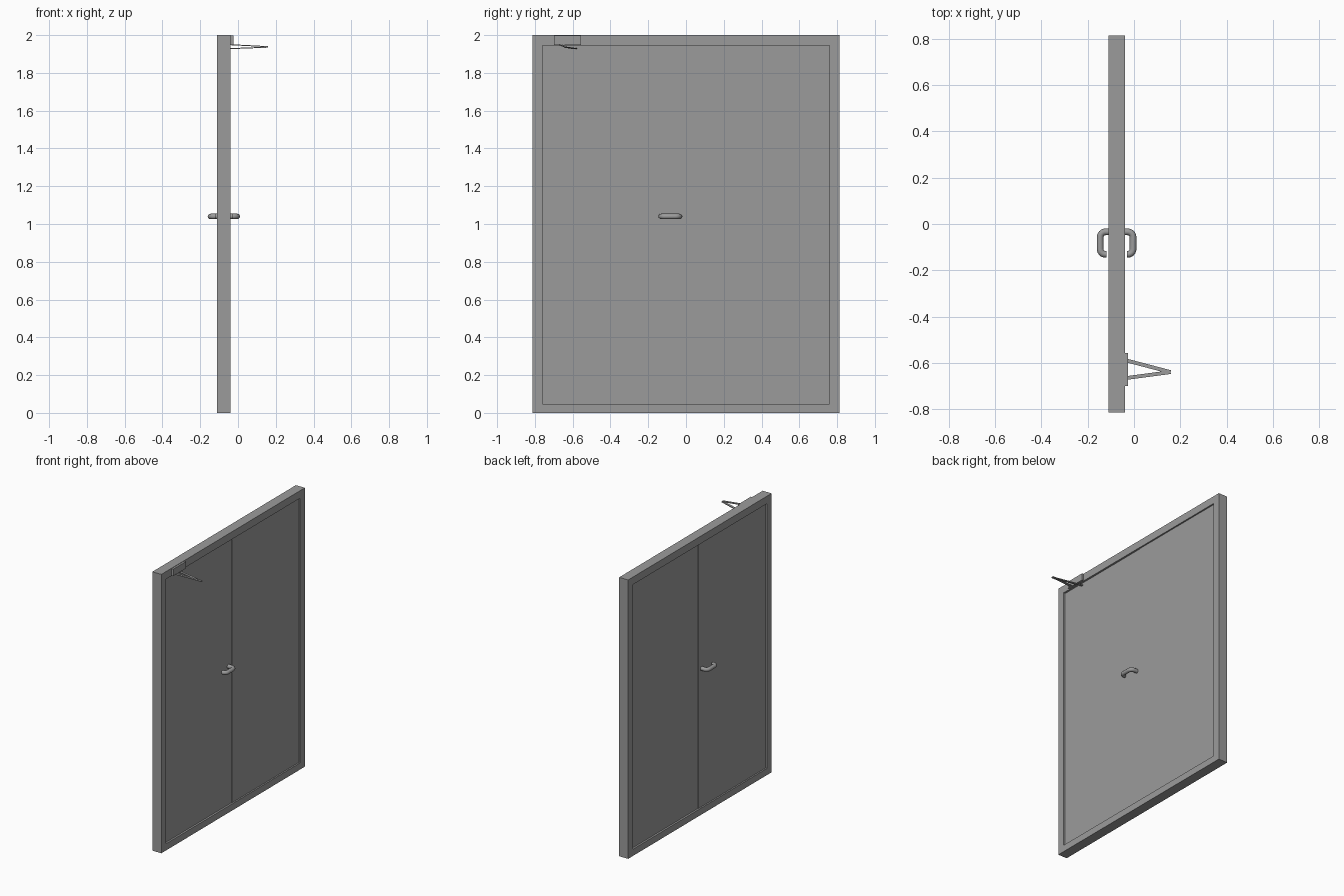
import bpy, bmesh, math
from mathutils import Vector

if "Cube" in bpy.data.objects:
    bpy.data.objects.remove(bpy.data.objects["Cube"])

X0, X1 = -0.11, -0.039     # wall-side and room-side faces of the frame
W, H = 0.813, 2.0          # half width and height
RIM, SILL, HEAD = 0.053, 0.048, 0.054
RECESS, STEP = 0.012, 0.003

# One dark grey for all parts
grey = bpy.data.materials.new("dark_grey")
grey.diffuse_color = (0.33, 0.33, 0.33, 1)
grey.use_nodes = True
grey.node_tree.nodes["Principled BSDF"].inputs["Base Color"].default_value = grey.diffuse_color


def add_mesh(name, bm):
    bmesh.ops.recalc_face_normals(bm, faces=bm.faces)
    me = bpy.data.meshes.new(name)
    bm.to_mesh(me)
    bm.free()
    me.materials.append(grey)
    ob = bpy.data.objects.new(name, me)
    bpy.context.collection.objects.link(ob)
    return ob


def box(name, lo, hi):
    bm = bmesh.new()
    bmesh.ops.create_cube(bm, size=1)
    for v in bm.verts:
        v.co = Vector([(a + b) / 2 + c * (b - a) for a, b, c in zip(lo, hi, v.co)])
    return add_mesh(name, bm)


def bar(name, a, b, width, thick):
    a, b = Vector(a), Vector(b)
    ob = box(name, (0, -width / 2, -thick / 2), ((b - a).length, width / 2, thick / 2))
    d = (b - a).normalized()
    ob.rotation_euler = (0, -math.asin(d.z), math.atan2(d.y, d.x))
    ob.location = a
    return ob


# Door frame: one closed ring
bm = bmesh.new()
outer = [(-W, 0), (W, 0), (W, H), (-W, H)]
w = W - RIM
inner = [(-w, SILL), (w, SILL), (w, H - HEAD), (-w, H - HEAD)]
rings = [[bm.verts.new((x, y, z)) for y, z in loop]
         for x, loop in ((X0, outer), (X1, outer), (X1, inner), (X0, inner))]
for k in range(4):
    p, q = rings[k], rings[(k + 1) % 4]
    for i in range(4):
        j = (i + 1) % 4
        bm.faces.new((p[i], p[j], q[j], q[i]))
add_mesh("door_frame", bm)

# Two recessed leaves meeting in the middle with a slight step
for side, lo, hi, dx in (("left", -w, 0, -STEP / 2), ("right", 0, w, STEP / 2)):
    box("door_leaf_" + side, (X0 + RECESS + dx, lo, SILL), (X1 - RECESS + dx, hi, H - HEAD))


# Tubular pull handles, mirrored on both faces
def handle(name, sign):
    mid = -0.075
    far, ya, yb, r = 0.071, -0.034, -0.131, 0.023
    pts = [(0.02, ya)]
    for cy, start in ((ya - r, 90), (yb + r, 0)):
        for i in range(7):
            t = math.radians(start - 15 * i)
            pts.append((far - r + r * math.cos(t), cy + r * math.sin(t)))
    pts.append((0.044, yb))
    cu = bpy.data.curves.new(name, 'CURVE')
    cu.dimensions = '3D'
    cu.bevel_depth = 0.0145
    cu.bevel_resolution = 4
    cu.use_fill_caps = True
    cu.materials.append(grey)
    sp = cu.splines.new('POLY')
    sp.points.add(len(pts) - 1)
    for p, (x, y) in zip(sp.points, pts):
        p.co = (mid + sign * x, y, 1.04, 1)
    ob = bpy.data.objects.new(name, cu)
    bpy.context.collection.objects.link(ob)
    bpy.ops.object.select_all(action='DESELECT')
    ob.select_set(True)
    bpy.context.view_layer.objects.active = ob
    bpy.ops.object.convert(target='MESH')
    bpy.ops.object.shade_smooth_by_angle(angle=math.radians(40))


handle("handle_room_side", 1)
handle("handle_wall_side", -1)

# Door closer: body on the head of the frame and two folding arms
box("closer_body", (X1 - 0.002, -0.698, 1.948), (-0.025, -0.556, 1.997))
bar("closer_arm_upper", (-0.036, -0.665, 1.949), (0.158, -0.639, 1.939), 0.016, 0.005)
bar("closer_arm_lower", (X1 - RECESS, -0.584, 1.928), (0.158, -0.639, 1.936), 0.016, 0.005)
